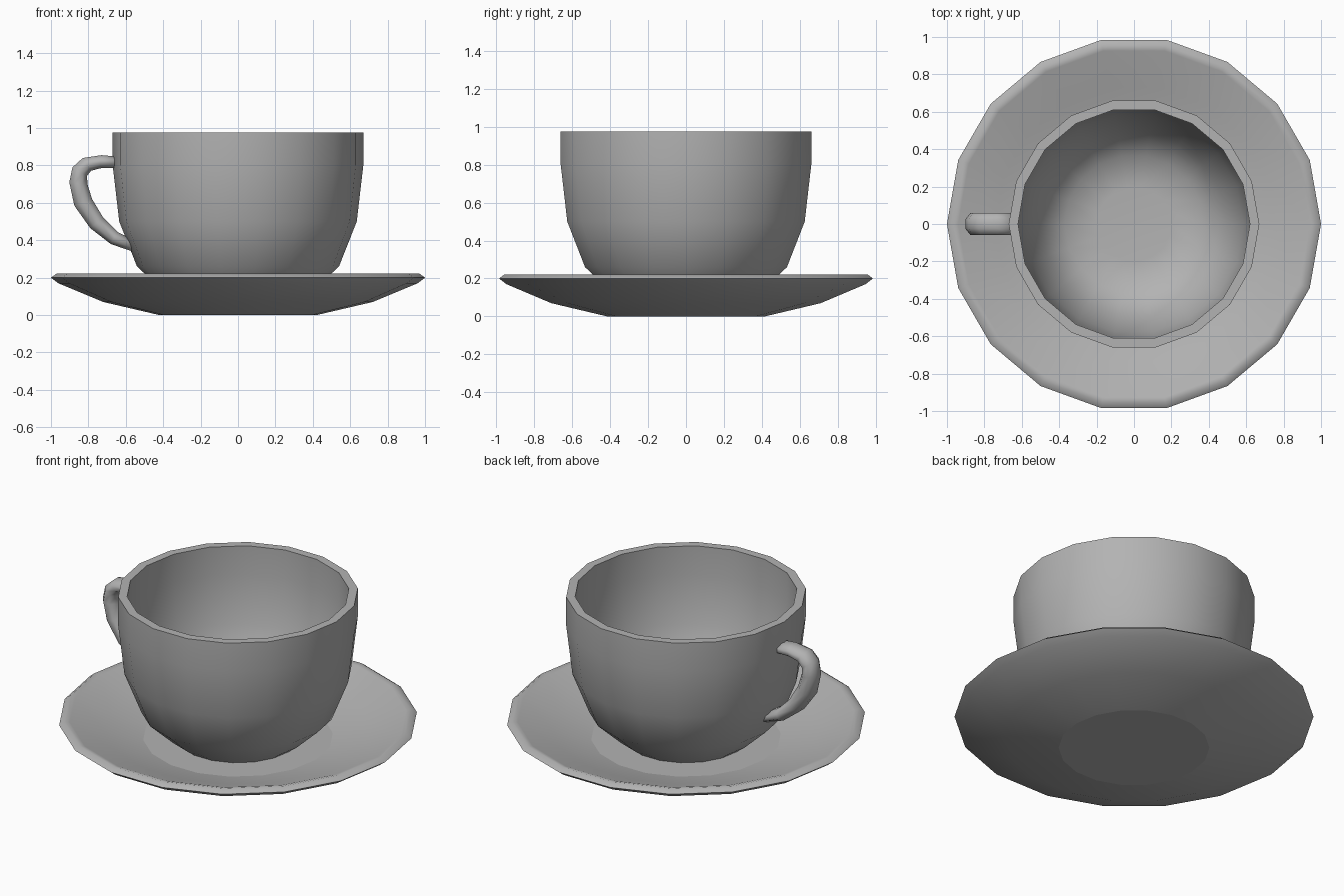
import bpy, bmesh
from math import sin, cos, pi
from mathutils import Vector

if "Cube" in bpy.data.objects:
    bpy.data.objects.remove(bpy.data.objects["Cube"])

SIDES = 18

# Mid-grey glaze shared by all parts
glaze = bpy.data.materials.new("grey_glaze")
glaze.diffuse_color = (0.45, 0.45, 0.45, 1)
glaze.use_nodes = True
glaze.node_tree.nodes["Principled BSDF"].inputs["Base Color"].default_value = glaze.diffuse_color


def skin(name, rings, sharp=()):
    """Bridge successive closed rings, cap both ends, crease the rings listed in sharp."""
    bm = bmesh.new()
    loops = [[bm.verts.new(p) for p in ring] for ring in rings]
    n = len(loops[0])
    for a, b in zip(loops, loops[1:]):
        for i in range(n):
            j = (i + 1) % n
            bm.faces.new((a[i], a[j], b[j], b[i]))
    bm.faces.new(loops[0])
    bm.faces.new(loops[-1])
    bmesh.ops.recalc_face_normals(bm, faces=bm.faces)
    for f in bm.faces:
        f.smooth = True
    for s in sharp:
        for i in range(n):
            bm.edges.get((loops[s][i], loops[s][(i + 1) % n])).smooth = False
    mesh = bpy.data.meshes.new(name)
    bm.to_mesh(mesh)
    bm.free()
    mesh.materials.append(glaze)
    ob = bpy.data.objects.new(name, mesh)
    bpy.context.collection.objects.link(ob)
    return ob


def turned(name, profile, sharp):
    """Turn an (r, z) profile around the z axis."""
    return skin(name, [[(r * cos(2 * pi * i / SIDES), r * sin(2 * pi * i / SIDES), z)
                        for i in range(SIDES)] for r, z in profile], sharp)


# Saucer: underside, lip, then the dished top
turned("saucer", [(0.42, 0), (0.72, 0.07), (0.96, 0.17), (1.0, 0.2), (0.97, 0.222),
                  (0.94, 0.215), (0.74, 0.14), (0.53, 0.09)], sharp=(0, 3, 7))

# Cup: outside wall, rim, then the inside wall and floor
turned("cup", [(0.34, 0.085), (0.40, 0.13), (0.54, 0.26), (0.635, 0.5), (0.67, 0.8),
               (0.67, 0.975), (0.62, 0.975), (0.62, 0.8), (0.585, 0.51),
               (0.495, 0.29), (0.37, 0.155), (0.2, 0.14)], sharp=(0, 5, 6))

# Handle: outer edge and inner edge of the loop, with an octagonal section between
outer = [(-0.64, 0.847), (-0.73, 0.855), (-0.83, 0.84), (-0.885, 0.79), (-0.902, 0.71),
         (-0.875, 0.585), (-0.79, 0.465), (-0.68, 0.38), (-0.55, 0.335)]
inner = [(-0.64, 0.787), (-0.735, 0.785), (-0.785, 0.772), (-0.807, 0.745), (-0.805, 0.70),
         (-0.78, 0.62), (-0.72, 0.52), (-0.645, 0.445), (-0.55, 0.395)]
rings = []
for o, i in zip(outer, inner):
    o, i = Vector((o[0], 0, o[1])), Vector((i[0], 0, i[1]))
    mid, half = (o + i) / 2, (o - i) / 2
    ring = []
    for k in range(8):
        a = 2 * pi * (k + 0.5) / 8
        ring.append(mid + (half * cos(a) + Vector((0, 0.06, 0)) * sin(a)) / cos(pi / 8))
    rings.append(ring)
skin("handle", rings)
